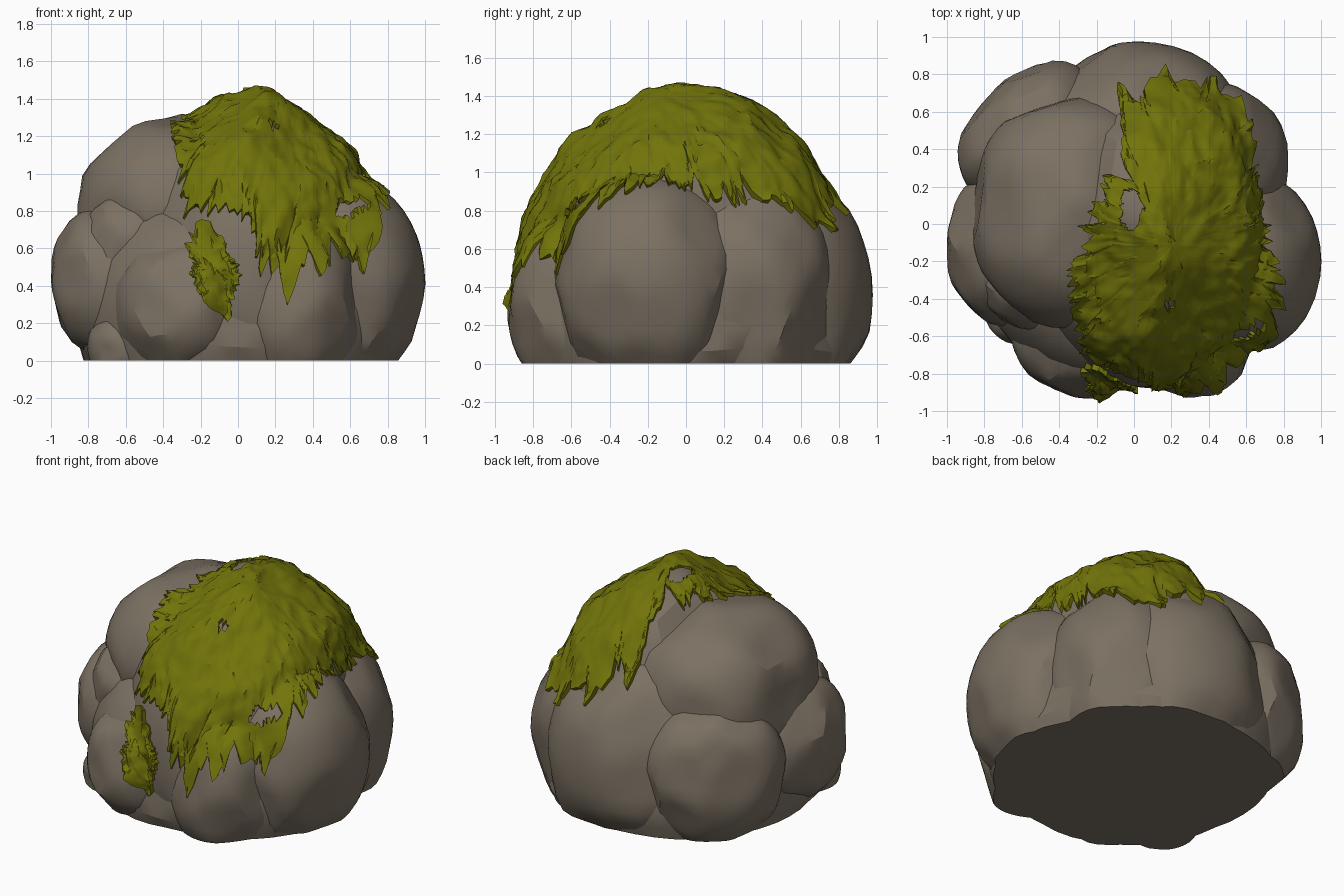
import bpy, bmesh, math, random
from mathutils import Matrix, Vector, noise
from mathutils.bvhtree import BVHTree

random.seed(4)
cube = bpy.data.objects.get("Cube")
if cube:
    bpy.data.objects.remove(cube)


def material(name, rgb):
    mat = bpy.data.materials.new(name)
    mat.use_nodes = True
    mat.diffuse_color = (*rgb, 1)
    bsdf = next(n for n in mat.node_tree.nodes if n.type == 'BSDF_PRINCIPLED')
    bsdf.inputs["Base Color"].default_value = (*rgb, 1)
    bsdf.inputs["Roughness"].default_value = 0.9
    return mat


ROCK = material("warm_grey_rock", (0.20, 0.165, 0.125))
MOSS = material("olive_moss", (0.165, 0.172, 0.003))


def finish(bm, name, mat, angle):
    bmesh.ops.recalc_face_normals(bm, faces=bm.faces)
    mesh = bpy.data.meshes.new(name)
    bm.to_mesh(mesh)
    bm.free()
    mesh.materials.append(mat)
    obj = bpy.data.objects.new(name, mesh)
    bpy.context.collection.objects.link(obj)
    bpy.ops.object.select_all(action='DESELECT')
    obj.select_set(True)
    bpy.context.view_layer.objects.active = obj
    bpy.ops.object.shade_smooth_by_angle(angle=math.radians(angle))
    return obj


# Boulder lumps: rounded ellipsoids with chiselled facets, cut flat at the ground
def lump(name, centre, radii, power, yaw=0):
    bm = bmesh.new()
    bmesh.ops.create_icosphere(bm, subdivisions=4, radius=1)
    cuts = [(Vector([random.gauss(0, 1) for _ in range(3)]).normalized(),
             random.uniform(0.91, 0.97)) for _ in range(26)]
    turn = Matrix.Rotation(math.radians(yaw), 3, 'Z')
    for v in bm.verts:
        d = v.co.normalized()
        size = sum(abs(c) ** power for c in d) ** (-1 / power)
        facet = min([1] + [c / d.dot(n) for n, c in cuts if d.dot(n) > c])
        size *= 1.025 * facet + 0.012 * noise.noise(d * 3 + Vector(centre) * 9)
        v.co = Vector(centre) + turn @ Vector([r * size * a for r, a in zip(radii, d)])
    bmesh.ops.bisect_plane(bm, geom=bm.verts[:] + bm.edges[:] + bm.faces[:],
                           plane_co=(0, 0, 0), plane_no=(0, 0, 1), clear_inner=True)
    rim = [e for e in bm.edges if e.is_boundary]
    if rim:
        bmesh.ops.edgeloop_fill(bm, edges=rim)
    return finish(bm, name, ROCK, 22)


LUMPS = [
    ("core_rock", (.09, -.01, .4), (.69, .85, 1.03), 2),
    ("base_rock", (0, 0, .27), (.85, .87, .72), 2.2),
    ("right_rock", (.52, -.2, .41), (.47, .5, .57), 2.1),
    ("back_right_rock", (.38, .33, .38), (.44, .43, .6), 2.1),
    ("back_rock", (.02, .36, .36), (.61, .6, .7), 2.1),
    ("back_left_rock", (-.57, .5, .4), (.28, .43, .46), 2.1, 135),
    ("upper_left_rock", (-.32, .06, .75), (.54, .61, .56), 2.2),
    ("left_rock", (-.65, -.12, .43), (.35, .42, .41), 2.2),
    ("left_shoulder_rock", (-.54, -.28, .62), (.29, .28, .31), 2.1),
    ("small_base_rock", (-.6, -.42, .08), (.2, .22, .2), 2.2),
    ("front_left_rock", (-.28, -.46, .29), (.39, .47, .41), 2.1),
    ("front_rock", (.31, -.45, .3), (.36, .48, .5), 2.1),
]
rocks = bmesh.new()
for spec in LUMPS:
    rocks.from_mesh(lump(*spec).data)
surface = BVHTree.FromBMesh(rocks)
rocks.free()

# Moss: a shaggy sheet fanned out from a pole and draped over the boulder
HUB = Vector((0, 0, .3))


def aim(point):
    return (Vector(point) - HUB).normalized()


def moss(name, pole, outline, columns, rings, jag, holes=()):
    axis = aim(pole)
    side = axis.orthogonal().normalized()
    other = axis.cross(side)
    rim = []
    for p in outline:
        d = aim(p)
        rim.append((math.atan2(d.dot(other), d.dot(side)) % math.tau, d.angle(axis)))
    rim.sort()
    rim = [(rim[-1][0] - math.tau, rim[-1][1])] + rim + [(rim[0][0] + math.tau, rim[0][1])]

    def reach(a):
        for (a0, r0), (a1, r1) in zip(rim, rim[1:]):
            if a0 <= a <= a1:
                return r0 + (r1 - r0) * (a - a0) / max(a1 - a0, 1e-6)

    def drape(d, lift):
        hit = surface.ray_cast(HUB + d * 3, -d)[0]
        return hit + d * lift

    bm = bmesh.new()
    top = bm.verts.new(drape(axis, .02))
    fan = []
    for i in range(columns):
        a = math.tau * i / columns
        around = side * math.cos(a) + other * math.sin(a)
        spike = jag * (.5 * random.random() + 1.6 * abs(noise.noise(around * 12)) - .45)
        column = []
        for j in range(1, rings + 1):
            t = j / rings
            theta = reach(a) * t * (1 - spike * t ** 3)
            # Strands waver sideways toward the rim
            sway = a + .12 * t * noise.noise(around * 5 + axis * t * 4)
            out = side * math.cos(sway) + other * math.sin(sway)
            d = axis * math.cos(theta) + out * math.sin(theta)
            # Overlapping layers swell outward, then drop
            layer = (t * 3 + 1.5 * noise.noise(d * 5)) % 1
            lift = .008 + .012 * layer * t + .016 * (noise.noise(d * 8) + .5)
            lift += .014 * noise.noise(d * 16) + .012 * t * t * noise.noise(around * 18 + d * 4)
            column.append(bm.verts.new(drape(d, max(lift, .01))))
        fan.append(column)
    for left, right in zip(fan, fan[1:] + fan[:1]):
        bm.faces.new((top, left[0], right[0]))
        for j in range(rings - 1):
            bm.faces.new((left[j], left[j + 1], right[j + 1], right[j]))

    # Bare gaps in the moss
    bare = [f for f in bm.faces if any(
        aim(f.calc_center_median()).angle(aim(p)) < r * (1 + .5 * noise.noise(f.verts[0].co * 20))
        for p, r in holes)]
    bmesh.ops.delete(bm, geom=bare, context='FACES')

    # Turn every open edge down into the rock
    edges = [e for e in bm.edges if e.is_boundary]
    skirt = bmesh.ops.extrude_edge_only(bm, edges=edges)["geom"]
    for v in skirt:
        if isinstance(v, bmesh.types.BMVert):
            v.co -= aim(v.co) * .04
    bmesh.ops.triangulate(bm, faces=bm.faces[:])
    return finish(bm, name, MOSS, 30)


CAP = [
    (-.3, -.75, .83), (-.2, -.8, .87), (-.08, -.85, .84), (.03, -.88, .72), (.08, -.9, .52),
    (.17, -.9, .5), (.25, -.9, .34), (.31, -.85, .55), (.38, -.84, .5), (.46, -.8, .56),
    (.55, -.75, .6), (.68, -.65, .5), (.74, -.52, .7), (.74, -.35, .9), (.75, 0, .95),
    (.74, .2, .89), (.65, .4, .87), (.58, .6, .8), (.42, .75, .7), (.3, .72, .85),
    (.17, .8, .77), (.05, .65, 1), (-.12, .72, .95), (-.08, .45, 1.2), (0, .2, 1.38),
    (-.16, .28, 1.33), (-.2, .1, 1.35), (-.28, -.02, 1.3), (-.25, -.13, 1.28),
    (-.33, -.2, 1.25), (-.3, -.5, 1.1),
]
moss("moss_cap", (.22, -.1, 1.4), CAP, 260, 28, .17,
     [((-.02, .1, 1.42), .055), ((-.02, .02, 1.42), .045), ((.19, -.42, 1.22), .035),
      ((.56, -.58, .8), .05), ((.62, -.54, .82), .05)])

TRAIL = [
    (-.31, -.85, .66), (-.2, -.85, .84), (-.14, -.88, .74), (-.06, -.92, .6), (0, -.95, .42),
    (-.03, -.95, .34), (-.09, -.97, .19), (-.16, -.96, .3), (-.23, -.93, .4), (-.25, -.9, .55),
]
moss("moss_trail", (-.14, -.94, .5), TRAIL, 80, 10, .25)
